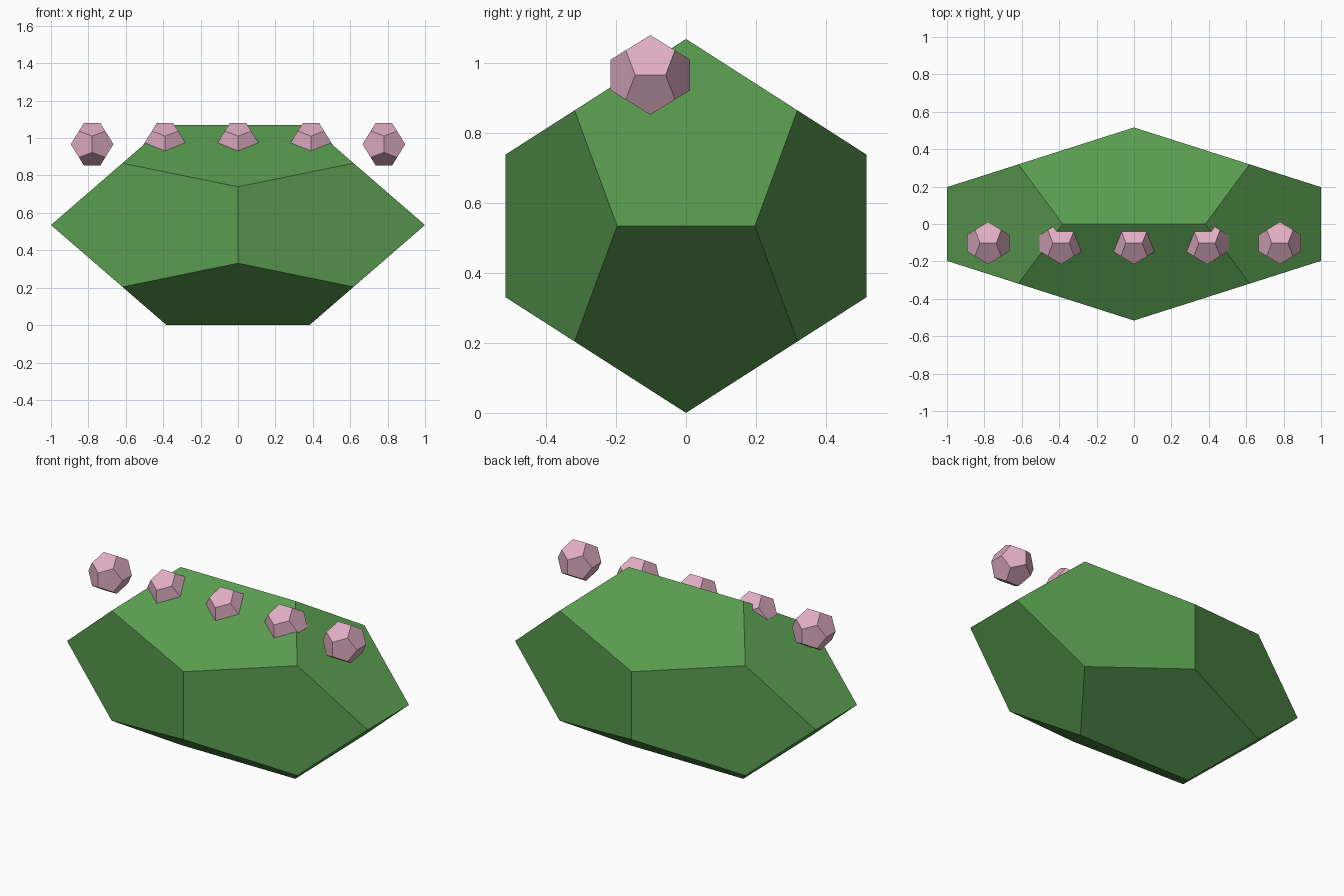
import bpy, bmesh, math
from itertools import product
from mathutils import Vector

cube = bpy.data.objects.get("Cube")
if cube:
    bpy.data.objects.remove(cube, do_unlink=True)

PHI = (1 + math.sqrt(5)) / 2


def make_material(name, color):
    mat = bpy.data.materials.new(name)
    mat.use_nodes = True
    mat.diffuse_color = color
    mat.node_tree.nodes["Principled BSDF"].inputs["Base Color"].default_value = color
    return mat


def dodecahedron(name, center, half_size, mat):
    """Flat twelve-sided solid: hull of a cube's corners and three golden rectangles."""
    corners = [Vector(p) for p in product((-1, 1), repeat=3)]
    for a, b in product((-1 / PHI, 1 / PHI), (-PHI, PHI)):
        corners += [Vector((a, 0, b)), Vector((b, a, 0)), Vector((0, b, a))]
    bm = bmesh.new()
    for co in corners:
        bm.verts.new(co / PHI)
    bmesh.ops.convex_hull(bm, input=bm.verts[:])
    # Merge the hull triangles into pentagons
    bmesh.ops.dissolve_limit(bm, angle_limit=math.radians(5),
                             verts=bm.verts[:], edges=bm.edges[:])
    bmesh.ops.scale(bm, vec=half_size, verts=bm.verts[:])
    bmesh.ops.recalc_face_normals(bm, faces=bm.faces[:])
    mesh = bpy.data.meshes.new(name)
    bm.to_mesh(mesh)
    bm.free()
    mesh.materials.append(mat)
    obj = bpy.data.objects.new(name, mesh)
    obj.location = center
    bpy.context.collection.objects.link(obj)
    return obj


green = make_material("leaf_green", (0.1, 0.33, 0.08, 1))
pink = make_material("soft_pink", (0.74, 0.42, 0.54, 1))

# Wide stretched body
dodecahedron("body", (0, 0, 0.535), (1, 0.516, 0.535), green)

# Row of five small beads along the upper front
for i in range(5):
    dodecahedron(f"bead_{i + 1}", ((i - 2) * 0.39, -0.102, 0.967),
                 (0.114, 0.114, 0.114), pink)
